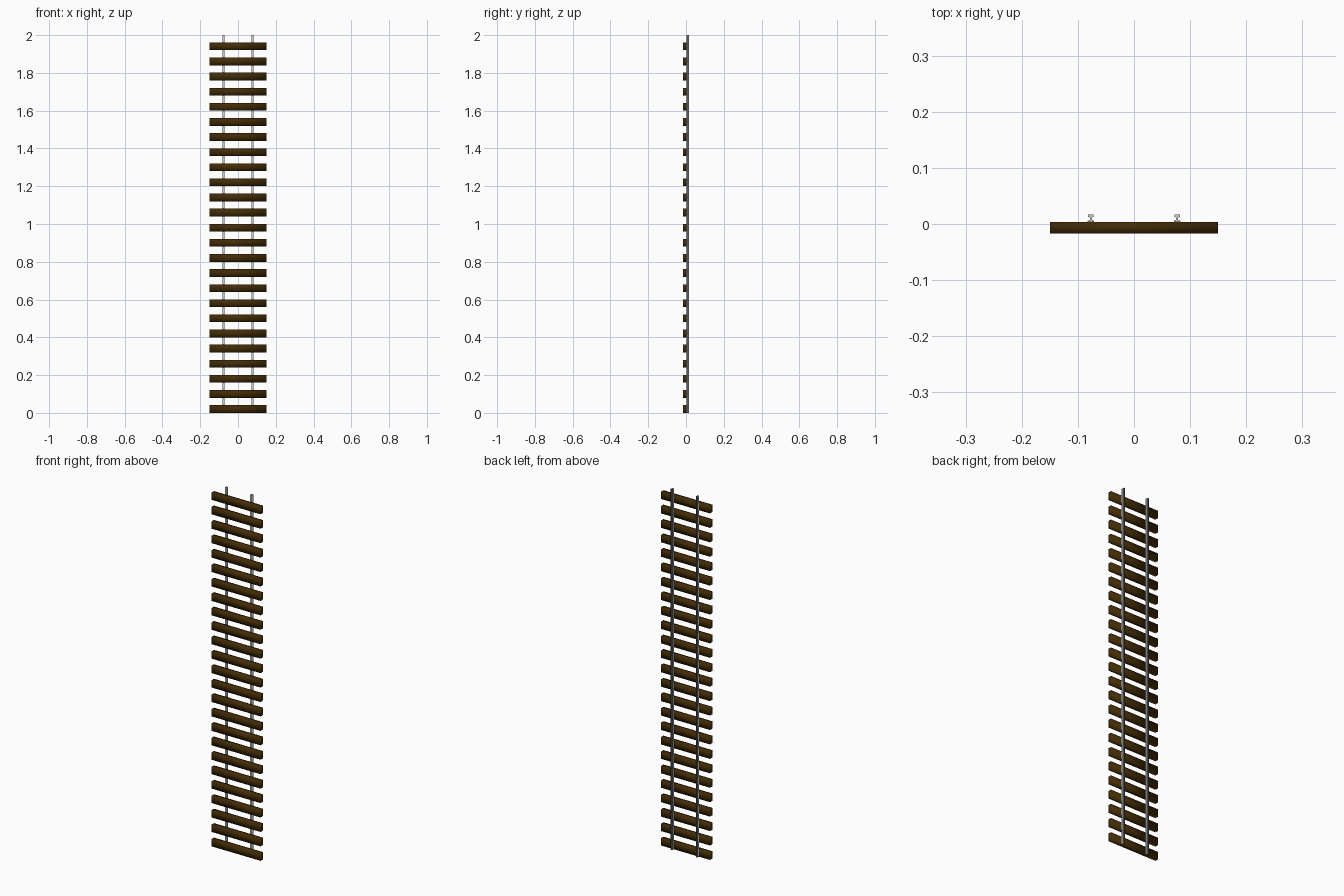
import bpy, bmesh

cube = bpy.data.objects.get("Cube")
if cube:
    bpy.data.objects.remove(cube)


def material(name, colour):
    m = bpy.data.materials.new(name)
    m.use_nodes = True
    m.diffuse_color = (*colour, 1)
    m.node_tree.nodes["Principled BSDF"].inputs["Base Color"].default_value = (*colour, 1)
    return m


wood = material("dark_wood", (0.056, 0.025, 0.002))
steel = material("rail_steel", (0.64, 0.64, 0.64))
worn = material("dark_running_surface", (0.04, 0.045, 0.045))


def extrude_profile(name, points, bottom, top, mat):
    """Closed xy outline swept straight up from bottom to top."""
    bm = bmesh.new()
    face = bm.faces.new([bm.verts.new((x, y, bottom)) for x, y in points])
    swept = bmesh.ops.extrude_face_region(bm, geom=[face])["geom"]
    verts = [v for v in swept if isinstance(v, bmesh.types.BMVert)]
    bmesh.ops.translate(bm, verts=verts, vec=(0, 0, top - bottom))
    bmesh.ops.recalc_face_normals(bm, faces=bm.faces)
    mesh = bpy.data.meshes.new(name)
    bm.to_mesh(mesh)
    bm.free()
    mesh.materials.append(mat)
    obj = bpy.data.objects.new(name, mesh)
    bpy.context.collection.objects.link(obj)
    return obj


# Sleepers: evenly spaced soft-shaded planks
COUNT, PITCH, DEPTH = 25, 0.08, 0.041
LENGTH, BACK, FRONT = 0.15, 0.0038, -0.0165
plank = [(-LENGTH, FRONT), (LENGTH, FRONT), (LENGTH, BACK), (-LENGTH, BACK)]
for i in range(COUNT):
    sleeper = extrude_profile(f"sleeper_{i + 1}", plank, i * PITCH, i * PITCH + DEPTH, wood)
    sleeper.data.shade_smooth()

# Rails: foot, thin web and head, as (half width, y) up one side
half = [(0.006, BACK), (0.006, 0.0055), (0.0018, 0.0075),
        (0.0018, 0.0115), (0.005, 0.013), (0.005, 0.0165)]
section = half + [(-x, y) for x, y in reversed(half)]
for side, name in ((1, "left_rail"), (-1, "right_rail")):
    rail = extrude_profile(name, [(x + side * 0.077, y) for x, y in section], 0, 2, steel)
    # Dark running surface on the outer face of the head
    rail.data.materials.append(worn)
    for face in rail.data.polygons:
        if face.normal.y > 0.9 and face.center.y > 0.016:
            face.material_index = 1
